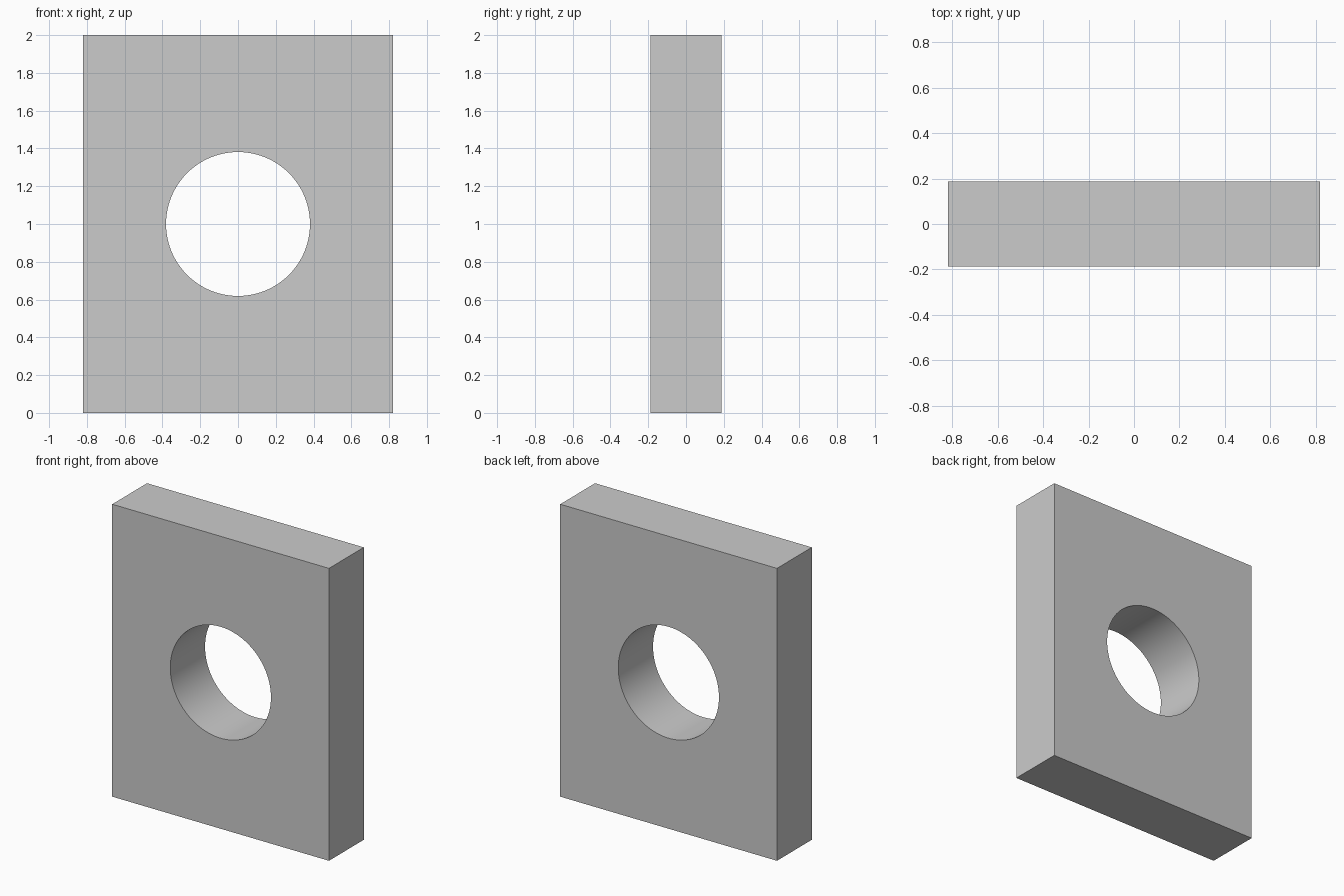
import bpy
import math

if "Cube" in bpy.data.objects:
    bpy.data.objects.remove(bpy.data.objects["Cube"])

WIDTH, DEPTH, HEIGHT = 1.64, 0.376, 2.0
HOLE_RADIUS = 0.381

# Cutter for the round through hole
bpy.ops.mesh.primitive_cylinder_add(vertices=96, radius=HOLE_RADIUS, depth=DEPTH * 2,
                                    location=(0, 0, HEIGHT / 2),
                                    rotation=(math.pi / 2, 0, 0))
cutter = bpy.context.object
cutter.name = "hole_cutter"
cutter.hide_render = True

# Rectangular plate standing on the ground
bpy.ops.mesh.primitive_cube_add(size=1, location=(0, 0, HEIGHT / 2))
plate = bpy.context.object
plate.name = "plate"
plate.scale = (WIDTH, DEPTH, HEIGHT)
bpy.ops.object.transform_apply(location=False, rotation=False, scale=True)

# Cut the hole, then drop the cutter
cut = plate.modifiers.new("hole", 'BOOLEAN')
cut.operation = 'DIFFERENCE'
cut.solver = 'EXACT'
cut.object = cutter
bpy.ops.object.modifier_apply(modifier=cut.name)
bpy.data.objects.remove(cutter, do_unlink=True)

# Smooth bore, crisp edges
bpy.ops.object.shade_smooth_by_angle(angle=math.radians(30))
